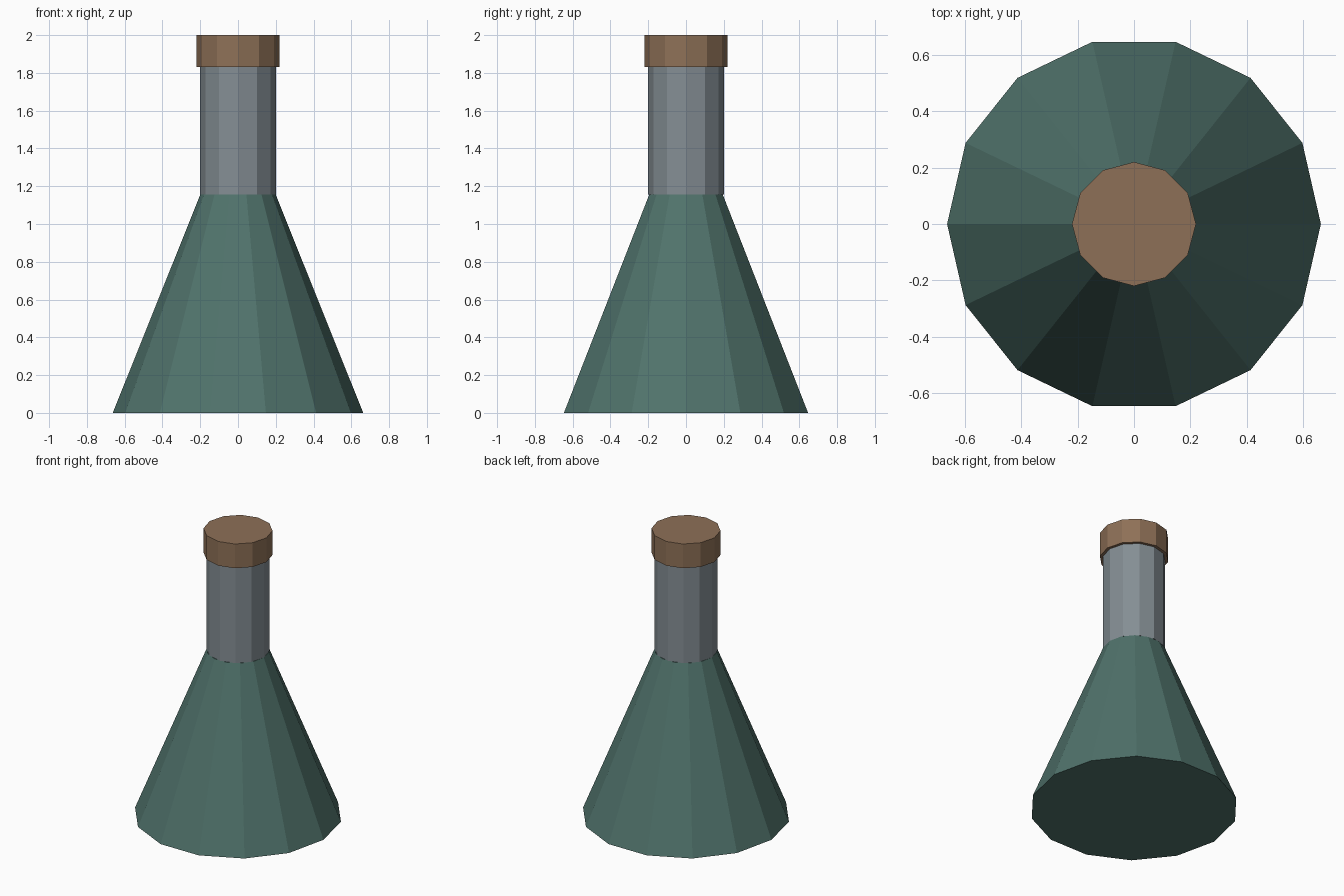
import bpy

cube = bpy.data.objects.get("Cube")
if cube:
    bpy.data.objects.remove(cube, do_unlink=True)


def make_material(name, rgb):
    mat = bpy.data.materials.new(name)
    mat.use_nodes = True
    colour = (*rgb, 1.0)
    mat.diffuse_color = colour
    mat.node_tree.nodes["Principled BSDF"].inputs["Base Color"].default_value = colour
    return mat


def make_section(name, sides, r_bottom, r_top, z_bottom, z_top, mat):
    """Flat-shaded, capped round section with a corner on the x axis."""
    bpy.ops.mesh.primitive_cone_add(
        vertices=sides, radius1=r_bottom, radius2=r_top, depth=z_top - z_bottom,
        end_fill_type='NGON', location=(0, 0, (z_bottom + z_top) / 2))
    obj = bpy.context.object
    obj.name = name
    # Turn the ring so that a corner points along +x
    obj.rotation_euler.z = -1.5707963
    bpy.ops.object.transform_apply(location=False, rotation=True, scale=False)
    obj.data.materials.append(mat)
    return obj


green = make_material("dark green glass", (0.08, 0.17, 0.148))
grey = make_material("grey glass", (0.23, 0.27, 0.295))
brown = make_material("brown cork", (0.27, 0.163, 0.095))

# Conical flask body, straight neck and stopper
make_section("flask_body", 14, 0.663, 0.2, 0.0, 1.155, green)
make_section("flask_neck", 12, 0.2, 0.2, 1.155, 1.83, grey)
make_section("stopper", 12, 0.22, 0.22, 1.83, 2.0, brown)
